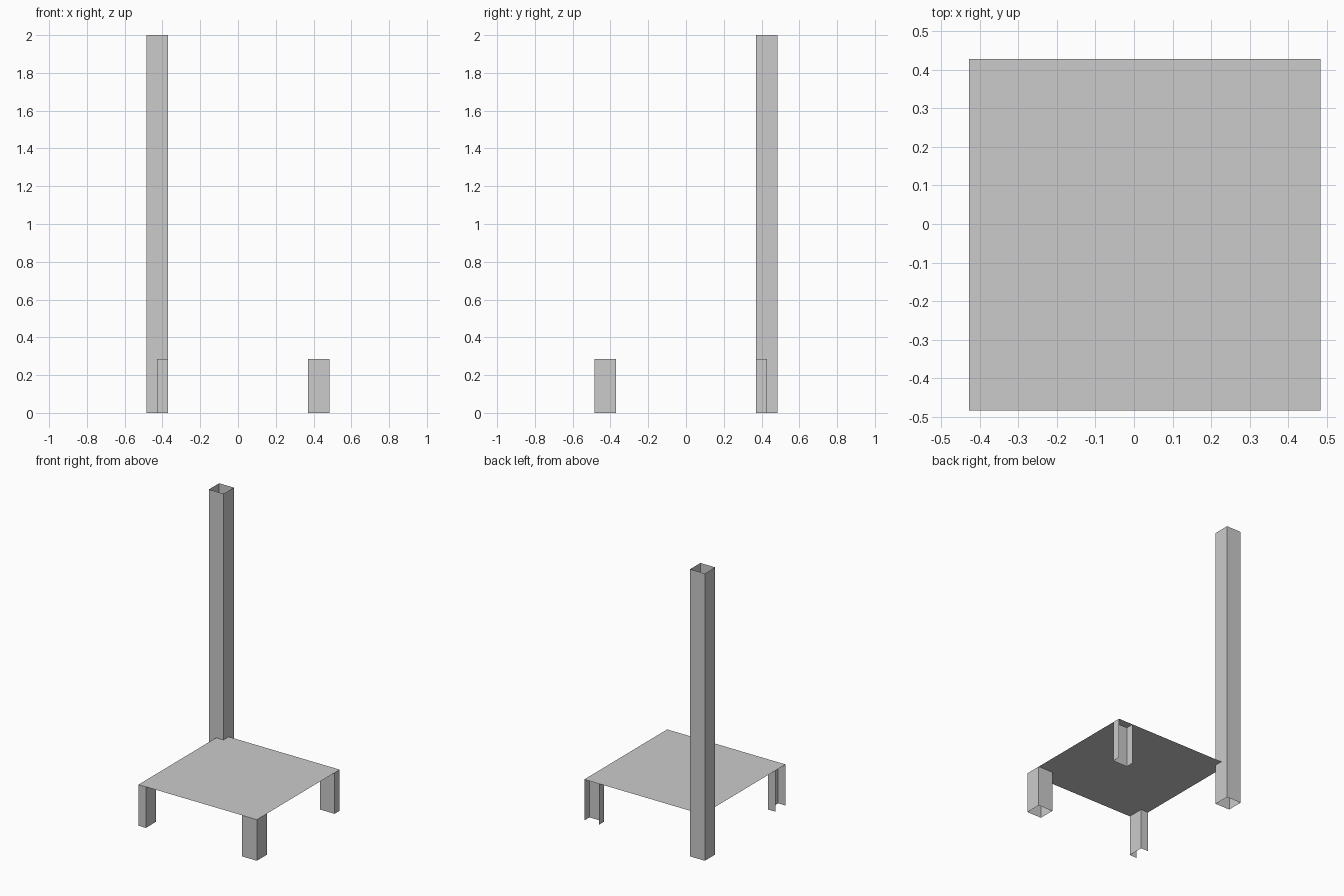
import bpy, bmesh

if "Cube" in bpy.data.objects:
    bpy.data.objects.remove(bpy.data.objects["Cube"])

OUT, INN, MID = 0.484, 0.371, 0.428   # outer face, inner face, post centre line
TOP, HEIGHT = 0.286, 2.0


def make(name, bm):
    me = bpy.data.meshes.new(name)
    bm.to_mesh(me)
    bm.free()
    ob = bpy.data.objects.new(name, me)
    bpy.context.collection.objects.link(ob)


def sheet_walls(name, outline, height, closed):
    """Thin vertical walls along an anticlockwise outline, open top and bottom."""
    bm = bmesh.new()
    lo = [bm.verts.new((x, y, 0)) for x, y in outline]
    hi = [bm.verts.new((x, y, height)) for x, y in outline]
    n = len(outline)
    for i in range(n if closed else n - 1):
        j = (i + 1) % n
        bm.faces.new((lo[i], lo[j], hi[j], hi[i]))
    make(name, bm)


# tall open square post at the back left corner
sheet_walls("corner_post", [(-OUT, INN), (-INN, INN), (-INN, OUT), (-OUT, OUT)], HEIGHT, True)

# full square leg at the front right
sheet_walls("front_right_leg", [(INN, -OUT), (OUT, -OUT), (OUT, -INN), (INN, -INN)], TOP, True)

# half legs, cut open along the platform edge
sheet_walls("front_left_leg", [(-MID, -OUT), (-INN, -OUT), (-INN, -INN), (-MID, -INN)], TOP, False)
sheet_walls("back_right_leg", [(INN, MID), (INN, INN), (OUT, INN), (OUT, MID)], TOP, False)

# thin platform reaching to the centre of the post
bm = bmesh.new()
bm.faces.new([bm.verts.new((x, y, TOP)) for x, y in
              [(-MID, -OUT), (OUT, -OUT), (OUT, MID), (-MID, MID)]])
make("platform", bm)
